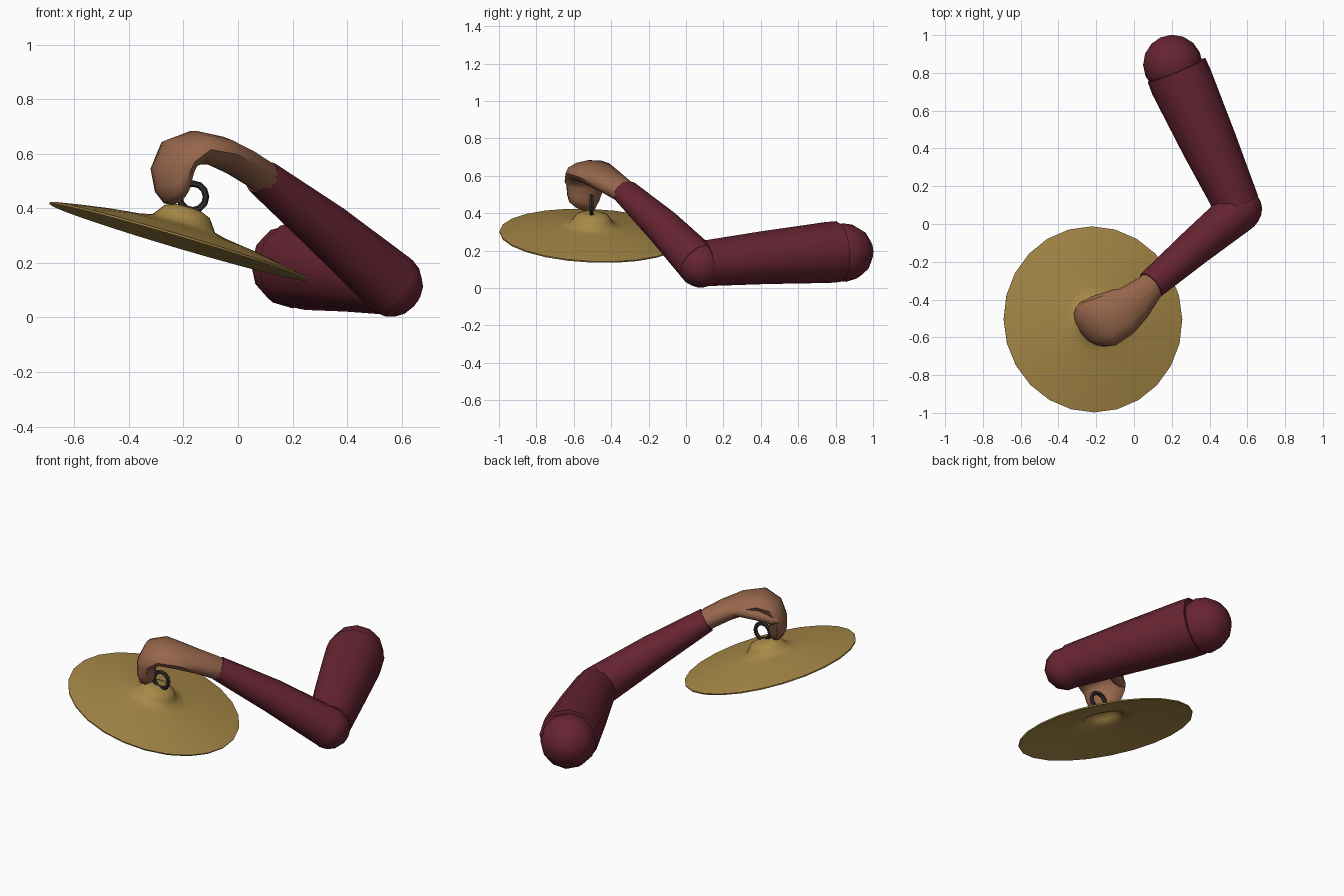
import bpy, bmesh, math
from mathutils import Vector, Matrix

if "Cube" in bpy.data.objects:
    bpy.data.objects.remove(bpy.data.objects["Cube"])


def material(name, rgb):
    m = bpy.data.materials.new(name)
    m.diffuse_color = (*rgb, 1)
    m.use_nodes = True
    m.node_tree.nodes["Principled BSDF"].inputs["Base Color"].default_value = m.diffuse_color
    return m


SLEEVE = material("burgundy cloth", (0.135, 0.018, 0.032))
SKIN = material("tan skin", (0.31, 0.135, 0.072))
GOLD = material("brass", (0.39, 0.25, 0.064))
DARK = material("dark strap", (0.03, 0.025, 0.023))


def finish(name, bm, mat, angle=50):
    bmesh.ops.recalc_face_normals(bm, faces=bm.faces)
    me = bpy.data.meshes.new(name)
    bm.to_mesh(me)
    bm.free()
    me.materials.append(mat)
    ob = bpy.data.objects.new(name, me)
    bpy.context.collection.objects.link(ob)
    bpy.ops.object.select_all(action='DESELECT')
    ob.select_set(True)
    bpy.context.view_layer.objects.active = ob
    bpy.ops.object.shade_smooth_by_angle(angle=math.radians(angle))
    return ob


def loft(name, stations, side, mat, sides=12):
    """Elliptical tube: stations are (centre, half width, half thickness)."""
    bm = bmesh.new()
    pts = [Vector(s[0]) for s in stations]
    rings = []
    for i, (_, w, t) in enumerate(stations):
        d = (pts[min(i + 1, len(pts) - 1)] - pts[max(i - 1, 0)]).normalized()
        u = Vector(side)
        u = (u - d * u.dot(d)).normalized()
        v = d.cross(u)
        rings.append([bm.verts.new(pts[i] + u * w * math.cos(a) + v * t * math.sin(a))
                      for a in (2 * math.pi * k / sides for k in range(sides))])
    for a, b in zip(rings, rings[1:]):
        for k in range(sides):
            n = (k + 1) % sides
            bm.faces.new((a[k], a[n], b[n], b[k]))
    bm.faces.new(rings[0])
    bm.faces.new(rings[-1])
    return finish(name, bm, mat)


def ball(name, centre, r, axis, mat):
    bm = bmesh.new()
    rot = Vector(axis).to_track_quat('Z', 'Y').to_matrix().to_4x4()
    bmesh.ops.create_uvsphere(bm, u_segments=12, v_segments=8, radius=r,
                              matrix=Matrix.Translation(centre) @ rot)
    return finish(name, bm, mat)


# sleeved arm: shoulder, upper arm, elbow, forearm
upper_dir = (0.4, -0.91, -0.08)
ball("shoulder", (0.205, 0.845, 0.19), 0.157, upper_dir, SLEEVE)
loft("upper_arm", [((0.225, 0.815, 0.195), 0.165, 0.163),
                   ((0.25, 0.755, 0.19), 0.168, 0.163),
                   ((0.40, 0.42, 0.163), 0.148, 0.142),
                   ((0.545, 0.10, 0.132), 0.122, 0.122)], (1, 0.4, 0), SLEEVE)
ball("elbow", (0.558, 0.078, 0.122), 0.121, (-0.6, -0.5, 0.5), SLEEVE)
loft("forearm", [((0.553, 0.068, 0.13), 0.116, 0.118),
                 ((0.32, -0.125, 0.33), 0.098, 0.096),
                 ((0.088, -0.325, 0.515), 0.08, 0.066)], (0.65, -0.75, 0), SLEEVE)

# cupped hand bending over the strap
loft("hand", [((0.12, -0.298, 0.492), 0.07, 0.058),
              ((0.075, -0.345, 0.527), 0.08, 0.06),
              ((0.01, -0.41, 0.568), 0.103, 0.058),
              ((-0.07, -0.475, 0.607), 0.125, 0.058),
              ((-0.15, -0.517, 0.628), 0.137, 0.056),
              ((-0.215, -0.533, 0.598), 0.132, 0.058),
              ((-0.24, -0.54, 0.54), 0.118, 0.056),
              ((-0.237, -0.55, 0.48), 0.10, 0.052),
              ((-0.225, -0.555, 0.445), 0.08, 0.042),
              ((-0.215, -0.557, 0.428), 0.045, 0.02)], (0.55, -0.83, -0.08), SKIN)
loft("thumb", [((0.0, -0.375, 0.565), 0.04, 0.035),
               ((-0.10, -0.385, 0.598), 0.04, 0.036),
               ((-0.20, -0.412, 0.588), 0.035, 0.033),
               ((-0.275, -0.443, 0.566), 0.03, 0.028),
               ((-0.305, -0.46, 0.56), 0.015, 0.014)], (0, 1, 0), SKIN, 8)

# tilted cymbal: revolved thin profile
profile = [(0.493, 0), (0.40, 0.018), (0.28, 0.038), (0.17, 0.052), (0.12, 0.064),
           (0.102, 0.088), (0.086, 0.110), (0.05, 0.124), (0, 0.127)]
bm = bmesh.new()
vs = [bm.verts.new((r, 0, z)) for r, z in profile]
es = [bm.edges.new(p) for p in zip(vs, vs[1:])]
bmesh.ops.spin(bm, geom=vs + es, cent=(0, 0, 0), axis=(0, 0, 1),
               angle=2 * math.pi, steps=24, use_duplicate=False)
bmesh.ops.remove_doubles(bm, verts=bm.verts, dist=1e-4)
tilt = Matrix.Rotation(math.radians(16.5), 4, 'Y') @ Matrix.Rotation(math.radians(-2.5), 4, 'X')
bmesh.ops.transform(bm, matrix=Matrix.Translation((-0.217, -0.505, 0.283)) @ tilt, verts=bm.verts)
bmesh.ops.recalc_face_normals(bm, faces=bm.faces)
if sum(f.normal.z for f in bm.faces) < 0:
    bmesh.ops.reverse_faces(bm, faces=bm.faces)
bmesh.ops.solidify(bm, geom=bm.faces[:], thickness=0.008)
finish("cymbal", bm, GOLD)

# strap ring standing in the dome
bpy.ops.mesh.primitive_torus_add(major_segments=12, minor_segments=6, major_radius=0.049,
                                 minor_radius=0.012, location=(-0.166, -0.505, 0.442),
                                 rotation=(math.pi / 2, 0, 0))
ring = bpy.context.object
ring.name = "strap_ring"
ring.data.materials.append(DARK)
bpy.ops.object.shade_smooth_by_angle(angle=math.radians(50))
